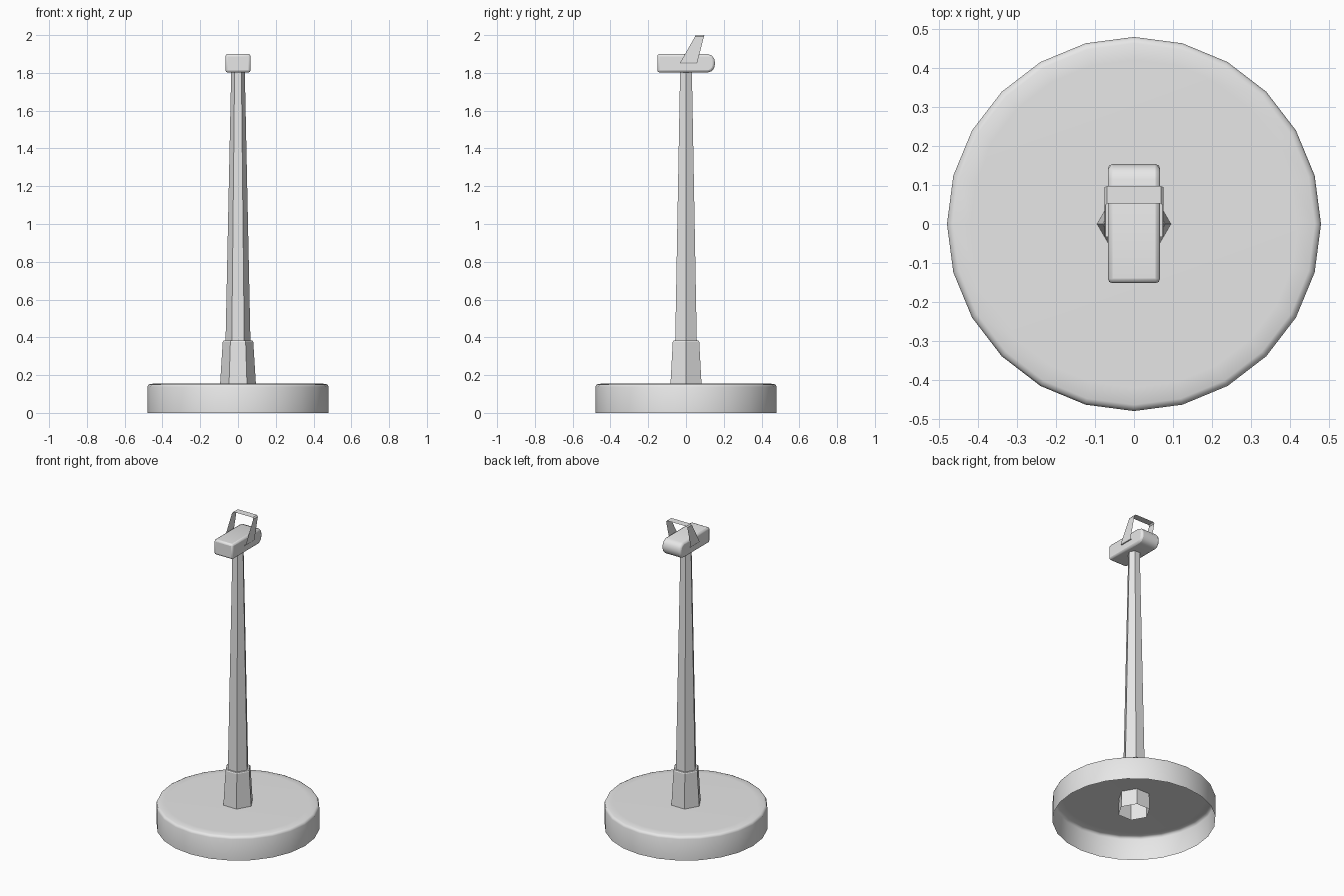
import bpy, bmesh, math

cube = bpy.data.objects.get("Cube")
if cube:
    bpy.data.objects.remove(cube, do_unlink=True)

grey = bpy.data.materials.new("light_grey")
grey.use_nodes = True
grey.diffuse_color = (0.8, 0.8, 0.8, 1)
grey.node_tree.nodes["Principled BSDF"].inputs["Base Color"].default_value = (0.8, 0.8, 0.8, 1)


def finish(name, bm):
    """Turn a bmesh into a named grey object."""
    mesh = bpy.data.meshes.new(name)
    bm.to_mesh(mesh)
    bm.free()
    mesh.materials.append(grey)
    obj = bpy.data.objects.new(name, mesh)
    bpy.context.collection.objects.link(obj)
    return obj


def smooth(obj, degrees):
    bpy.ops.object.select_all(action="DESELECT")
    obj.select_set(True)
    bpy.context.view_layer.objects.active = obj
    bpy.ops.object.shade_smooth_by_angle(angle=math.radians(degrees))


def lathe(name, profile, sides):
    """Open shell through rings of (radius, height), closed at the top."""
    bm = bmesh.new()
    rings = []
    for r, z in profile:
        angles = [math.tau * i / sides for i in range(sides)]
        rings.append([bm.verts.new((r * math.cos(a), r * math.sin(a), z)) for a in angles])
    for low, high in zip(rings, rings[1:]):
        for i in range(sides):
            j = (i + 1) % sides
            bm.faces.new((low[i], low[j], high[j], high[i]))
    bm.faces.new(rings[-1])
    return finish(name, bm)


# Hollow round base with a softened rim
base = lathe("base", [(0.48, 0), (0.48, 0.138), (0.475, 0.149), (0.464, 0.154), (0.42, 0.155)], 24)
smooth(base, 60)

# Hexagonal collar reaching below the base top, and tapered pole
lathe("collar", [(0.097, 0.05), (0.095, 0.15), (0.081, 0.375), (0.077, 0.382)], 6)
lathe("pole", [(0.066, 0.375), (0.036, 1.81)], 6)

# Head: side profile with a rounded back end, extruded across x
side = [(-0.152, 1.802), (0.115, 1.802), (0.136, 1.809), (0.149, 1.825), (0.154, 1.85),
        (0.149, 1.876), (0.136, 1.892), (0.115, 1.9), (-0.152, 1.9)]
bm = bmesh.new()
left = bm.faces.new([bm.verts.new((-0.067, y, z)) for y, z in side])
extruded = bmesh.ops.extrude_face_region(bm, geom=[left], use_keep_orig=True)
moved = [v for v in extruded["geom"] if isinstance(v, bmesh.types.BMVert)]
bmesh.ops.translate(bm, verts=moved, vec=(0.134, 0, 0))
bmesh.ops.recalc_face_normals(bm, faces=bm.faces)
head = finish("head", bm)
bevel = head.modifiers.new("soft_edges", "BEVEL")
bevel.width = 0.012
bevel.segments = 2
bevel.limit_method = "ANGLE"
bevel.angle_limit = math.radians(50)
smooth(head, 50)

# Handle: thin tapered strap leaning back over the head
half = [(0.06, 1.85), (0.073, 1.85), (0.076, 1.855), (0.076, 1.992), (0.069, 2.0)]
path = half + [(-x, z) for x, z in reversed(half)]
bm = bmesh.new()
pairs = []
for x, z in path:
    t = (z - 1.85) / 0.15
    front, back = -0.033 + 0.085 * t, 0.058 + 0.039 * t
    pairs.append((bm.verts.new((x, front, z)), bm.verts.new((x, back, z))))
for a, b in zip(pairs, pairs[1:]):
    bm.faces.new((a[0], a[1], b[1], b[0]))
bmesh.ops.recalc_face_normals(bm, faces=bm.faces)
top = max(bm.faces, key=lambda f: f.calc_center_median().z)
if top.normal.z < 0:
    bmesh.ops.reverse_faces(bm, faces=bm.faces)
finish("handle", bm)
